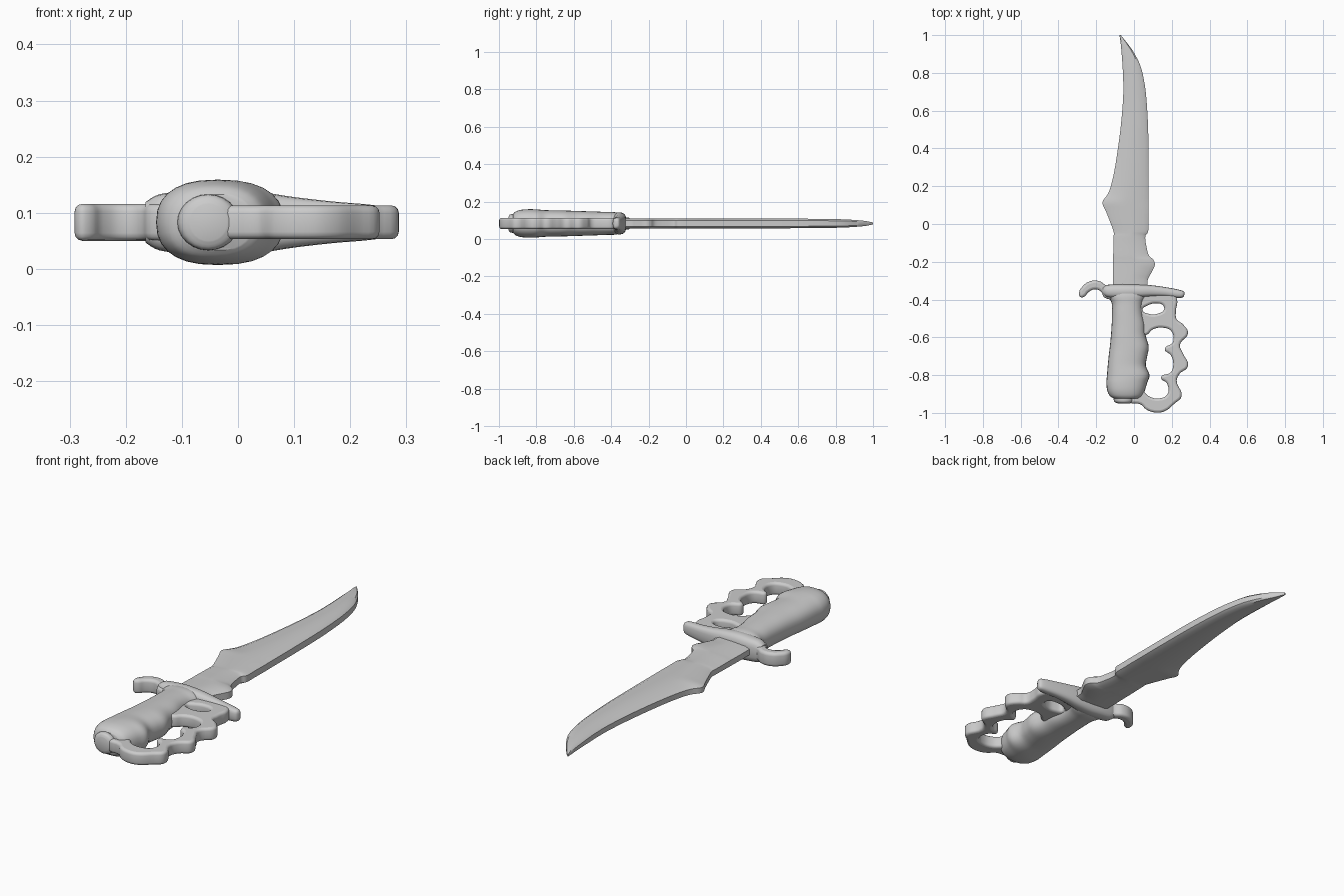
import bpy, bmesh, math

MID = 0.083  # height of the centre plane

metal = bpy.data.materials.new("grey_metal")
metal.diffuse_color = (0.6, 0.6, 0.6, 1)


def finish(obj, angle):
    obj.data.materials.append(metal)
    bpy.ops.object.select_all(action='DESELECT')
    obj.select_set(True)
    bpy.context.view_layer.objects.active = obj
    if obj.type == 'CURVE':
        bpy.ops.object.convert(target='MESH')
    bpy.ops.object.shade_smooth_by_angle(angle=math.radians(angle))


def smooth_rows(rows, steps):
    """Catmull-Rom interpolation through the rows."""
    out = []
    for i in range(len(rows) - 1):
        a, b, c, d = (rows[max(i - 1, 0)], rows[i], rows[i + 1],
                      rows[min(i + 2, len(rows) - 1)])
        for k in range(steps):
            t = k / steps
            out.append([0.5 * (2 * q + (r - p) * t + (2 * p - 5 * q + 4 * r - s) * t * t
                               + (3 * q - p - 3 * r + s) * t ** 3)
                        for p, q, r, s in zip(a, b, c, d)])
    return out + [list(rows[-1])]


def rounded(n, power):
    """Superellipse section: across 0..1, height -1..1."""
    pts = []
    for k in range(n):
        a = 2 * math.pi * k / n
        c, s = math.cos(a), math.sin(a)
        pts.append((0.5 + 0.5 * math.copysign(abs(c) ** (2 / power), c),
                    math.copysign(abs(s) ** (2 / power), s)))
    return pts


def loft(name, rows, section, axis='Y', steps=4, angle=40):
    """Rows are (position, low side, high side, half thickness)."""
    bm = bmesh.new()
    rings = []
    for t, lo, hi, half in smooth_rows(rows, steps):
        ring = []
        for u, v in section:
            w = lo + (hi - lo) * u
            co = (w, t, MID + v * half) if axis == 'Y' else (t, w, MID + v * half)
            ring.append(bm.verts.new(co))
        rings.append(ring)
    n = len(section)
    for r0, r1 in zip(rings, rings[1:]):
        for k in range(n):
            bm.faces.new((r0[k], r0[(k + 1) % n], r1[(k + 1) % n], r1[k]))
    bm.faces.new(rings[0])
    bm.faces.new(rings[-1])
    bmesh.ops.recalc_face_normals(bm, faces=bm.faces)
    me = bpy.data.meshes.new(name)
    bm.to_mesh(me)
    bm.free()
    obj = bpy.data.objects.new(name, me)
    bpy.context.collection.objects.link(obj)
    finish(obj, angle)


def plate(name, outlines, half, bevel):
    """Flat bar with a rounded rim; outlines after the first are holes."""
    cu = bpy.data.curves.new(name, 'CURVE')
    cu.dimensions = '2D'
    cu.fill_mode = 'BOTH'
    cu.resolution_u = 5
    cu.extrude = half - bevel
    cu.bevel_depth = bevel
    cu.bevel_resolution = 2
    cu.offset = -bevel
    for pts in outlines:
        sp = cu.splines.new('BEZIER')
        sp.bezier_points.add(len(pts) - 1)
        for bp, (x, y) in zip(sp.bezier_points, pts):
            bp.co = (x, y, 0)
            bp.handle_left_type = bp.handle_right_type = 'AUTO'
        sp.use_cyclic_u = True
    obj = bpy.data.objects.new(name, cu)
    obj.location.z = MID
    bpy.context.collection.objects.link(obj)
    finish(obj, 45)


# Blade with a thinner cutting side, a notch and a curved tip
blade_section = [(0, -.5), (.12, -.85), (.5, -1), (.88, -1), (1, -.6),
                 (1, .6), (.88, 1), (.5, 1), (.12, .85), (0, .5)]
loft("blade", [
    (-.36, -.112, .075, .027), (-.30, -.112, .072, .027), (-.265, -.112, .088, .027),
    (-.22, -.111, .110, .027), (-.19, -.110, .103, .027), (-.165, -.110, .078, .027),
    (-.11, -.109, .064, .026), (-.065, -.108, .060, .026), (-.04, -.108, .075, .026),
    (.02, -.130, .076, .026), (.07, -.150, .077, .026), (.115, -.167, .077, .026),
    (.16, -.138, .077, .026), (.21, -.120, .077, .026), (.315, -.098, .077, .026),
    (.50, -.072, .075, .026), (.66, -.058, .066, .025), (.76, -.057, .053, .024),
    (.84, -.061, .033, .022), (.91, -.066, -.002, .018), (.96, -.071, -.038, .013),
    (1.0, -.077, -.070, .005)], blade_section)

# Grip with finger swells, thickest towards the butt
loft("grip", [
    (-.925, -.105, .025, .050), (-.91, -.128, .045, .064), (-.88, -.142, .058, .073),
    (-.84, -.146, .070, .076), (-.80, -.143, .082, .075), (-.75, -.139, .063, .071),
    (-.70, -.134, .070, .070), (-.65, -.128, .078, .069), (-.59, -.122, .062, .067),
    (-.53, -.118, .058, .065), (-.47, -.116, .046, .063), (-.42, -.118, .046, .061),
    (-.38, -.135, .062, .060), (-.34, -.125, .062, .050)], rounded(28, 2.4))

# Round cap on the butt
loft("pommel_cap", [
    (-.95, -.085, -.020, .033), (-.942, -.102, -.004, .047),
    (-.925, -.108, .002, .050), (-.89, -.108, .002, .050)], rounded(24, 2))

# Cross guard, thick over the grip and tapering towards the knuckle side
loft("cross_guard", [
    (-.165, -.375, -.328, .036), (-.14, -.390, -.322, .050), (-.09, -.395, -.318, .056),
    (-.03, -.395, -.318, .059), (.04, -.390, -.320, .054), (.10, -.385, -.325, .045),
    (.17, -.385, -.335, .037), (.23, -.392, -.346, .032), (.258, -.388, -.354, .027),
    (.267, -.375, -.362, .016)], rounded(20, 2.8), axis='X')

# Curled hook on the other end of the guard
plate("guard_hook", [[
    (-.10, -.325), (-.145, -.325), (-.185, -.302), (-.235, -.304), (-.270, -.328),
    (-.291, -.365), (-.283, -.387), (-.264, -.385), (-.240, -.360), (-.205, -.346),
    (-.175, -.358), (-.155, -.390), (-.10, -.390)]], .033, .014)

# Knuckle guard with outer points, finger openings and a small slot
plate("knuckle_guard", [
    [(-.03, -.36), (.10, -.36), (.205, -.365), (.228, -.40), (.222, -.46),
     (.226, -.505), (.258, -.53), (.286, -.578), (.243, -.640), (.262, -.690),
     (.286, -.752), (.240, -.795), (.226, -.830), (.252, -.912), (.215, -.950),
     (.165, -.990), (.115, -.998), (.065, -.982), (.035, -.955), (-.03, -.940),
     (-.05, -.80), (-.05, -.50)],
    [(.02, -.60), (.070, -.585), (.100, -.558), (.155, -.549), (.198, -.568),
     (.206, -.625), (.163, -.662), (.195, -.695), (.208, -.740), (.195, -.785),
     (.143, -.812), (.175, -.845), (.178, -.900), (.140, -.922), (.085, -.915),
     (.05, -.885), (.02, -.86), (.01, -.73)],
    [(.045, -.455), (.075, -.430), (.115, -.420), (.155, -.432), (.158, -.455),
     (.125, -.475), (.080, -.476)]], .030, .013)
